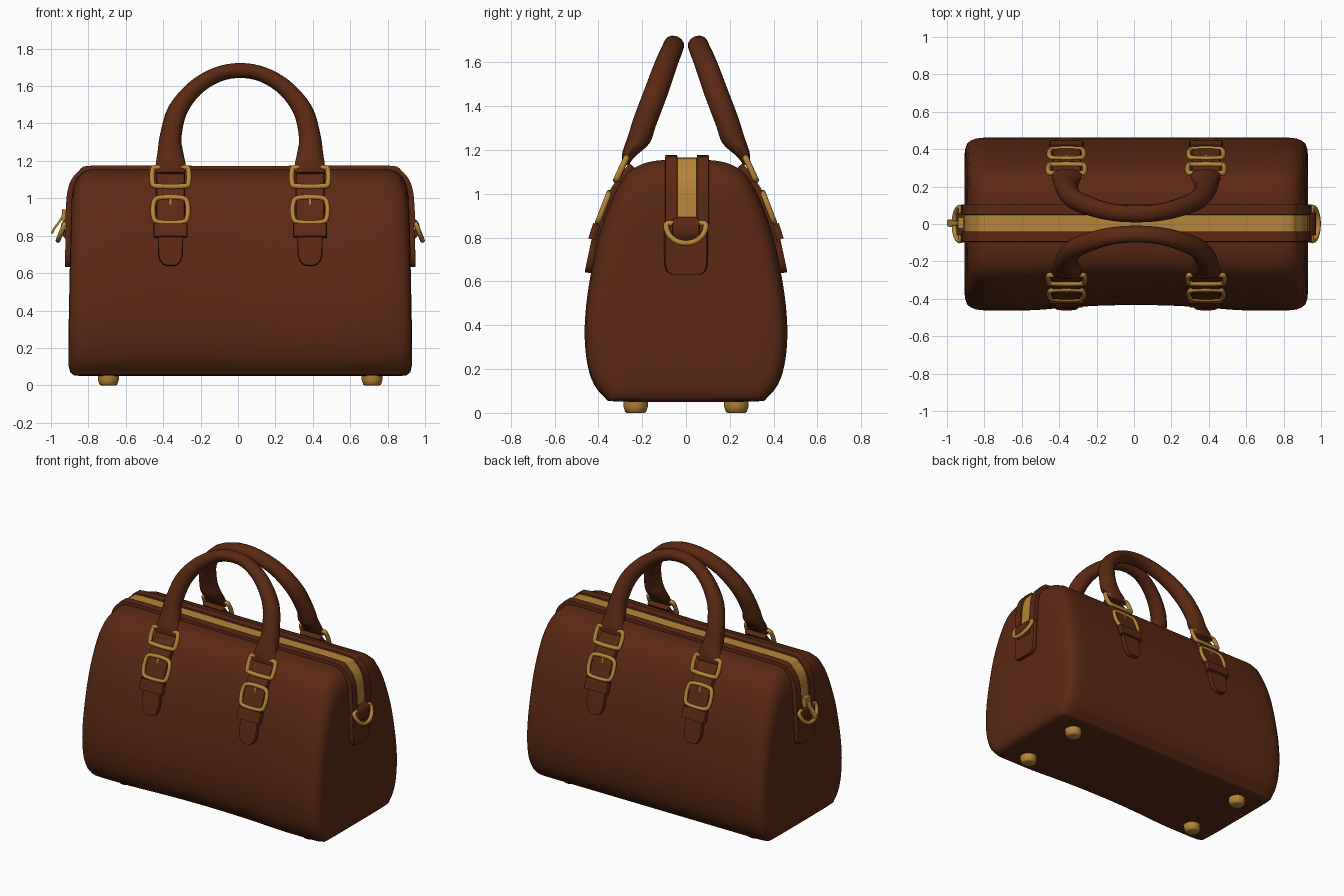
import bpy, bmesh, math
from mathutils import Vector as V

if "Cube" in bpy.data.objects:
    bpy.data.objects.remove(bpy.data.objects["Cube"])

CX = 0.012   # the bag sits a hair to the right of centre


def material(name, rgb):
    m = bpy.data.materials.new(name)
    m.diffuse_color = (*rgb, 1)
    m.use_nodes = True
    m.node_tree.nodes["Principled BSDF"].inputs["Base Color"].default_value = m.diffuse_color
    return m


LEATHER = material("brown leather", (0.105, 0.022, 0.0065))
BRASS = material("brass", (0.47, 0.235, 0.04))

ROUND = [(math.cos(i * math.pi / 6), math.sin(i * math.pi / 6)) for i in range(12)]
BOX = [(1, .5), (.94, 1), (-.94, 1), (-1, .5), (-1, -.5), (-.94, -1), (.94, -1), (1, -.5)]


def smooth(pts, n=4, closed=False):
    """Catmull-Rom curve through points of any dimension."""
    pts = [V(p) for p in pts]
    k, out = len(pts), []
    for i in range(k if closed else k - 1):
        if closed:
            a, b, c, d = (pts[(i + j) % k] for j in (-1, 0, 1, 2))
        else:
            a, b, c, d = (pts[min(max(i + j, 0), k - 1)] for j in (-1, 0, 1, 2))
        for s in range(n):
            t = s / n
            out.append(.5 * (2 * b + (c - a) * t + (2 * a - 5 * b + 4 * c - d) * t * t
                             + (3 * b - a - 3 * c + d) * t ** 3))
    return out if closed else out + [pts[-1]]


def skin(name, rings, mat, closed=False, angle=45):
    """Join rings of points into a surface, capped when open."""
    bm = bmesh.new()
    vs = [[bm.verts.new(p) for p in r] for r in rings]
    n, k = len(rings[0]), len(rings)
    for i in range(k if closed else k - 1):
        a, b = vs[i], vs[(i + 1) % k]
        for j in range(n):
            bm.faces.new((a[j], a[(j + 1) % n], b[(j + 1) % n], b[j]))
    if not closed:
        bm.faces.new(vs[0])
        bm.faces.new(vs[-1])
    bmesh.ops.recalc_face_normals(bm, faces=bm.faces)
    me = bpy.data.meshes.new(name)
    bm.to_mesh(me)
    bm.free()
    me.shade_smooth()
    me.set_sharp_from_angle(angle=math.radians(angle))
    me.materials.append(mat)
    ob = bpy.data.objects.new(name, me)
    bpy.context.collection.objects.link(ob)
    return ob


def sweep(name, pts, axis, widths, depths, mat, section=BOX, closed=False):
    """Sweep a section along a path; width lies on the axis, depth across it."""
    pts = [V(p) for p in pts]
    axis, k, rings = V(axis).normalized(), len(pts), []
    for i, p in enumerate(pts):
        if closed:
            t = pts[(i + 1) % k] - pts[i - 1]
        else:
            t = pts[min(i + 1, k - 1)] - pts[max(i - 1, 0)]
        side = t.cross(axis).normalized()
        w = widths[i] if isinstance(widths, list) else widths
        d = depths[i] if isinstance(depths, list) else depths
        rings.append([p + axis * w * u + side * d * v for u, v in section])
    return skin(name, rings, mat, closed)


# Body: end profile lofted along x with rounded ends
HALF = [(0, 1.155), (.10, 1.155), (.19, 1.14), (.26, 1.10), (.31, 1.03), (.36, .92), (.40, .80),
        (.43, .66), (.455, .5), (.463, .35), (.45, .22), (.42, .13), (.37, .07), (.32, .052), (0, .05)]
half = smooth(HALF, 3)
profile = half + [V((-p.x, p.y)) for p in half[-2:0:-1]]
ENDS = [(.80, 1, 1.155, .05), (.85, .988, 1.14, .05), (.88, .965, 1.11, .054), (.90, .93, 1.07, .07),
        (.91, .87, 1.01, .11), (.913, .6, .85, .28)]
stations = [(-x, k, t, b) for x, k, t, b in reversed(ENDS)]
stations += [(x / 10, 1, 1.155, .05) for x in range(-7, 8)] + ENDS
rings = []
for x, k, top, bot in stations:
    ring = []
    for p in profile:
        z = bot + (p.y - .05) / 1.105 * (top - bot)
        y = p.x * k
        if y < 0:   # the front panel sinks slightly in the middle
            y += .03 * max(0, 1 - (x / .55) ** 2) * min(1, -y / .4)
        ring.append((CX + x * (1 + .022 * (.55 - z)), y, z))
    rings.append(ring)
skin("bag_body", rings, LEATHER, angle=60)


def half_depth(z):
    """Half depth of the body at a given height."""
    for (y1, z1), (y0, z0) in zip(HALF, HALF[1:]):
        if z0 <= z <= z1 and z1 > z0:
            return y0 + (y1 - y0) * (z - z0) / (z1 - z0)
    return 0


# Zip strip and leather bands running over the top and down both ends
side = [(.917, .86), (.912, .95), (.905, 1.03), (.885, 1.09), (.845, 1.135), (.79, 1.155), (.4, 1.155)]
arc = side + [(0, 1.152)] + [(-x, z) for x, z in reversed(side)]
sweep("zip_strip", smooth([(CX + x, .005, z) for x, z in arc], 3), (0, 1, 0), .05, .010, BRASS)
for s in (-1, 1):
    sweep("zip_band", smooth([(CX + x, .005 + s * .072, z) for x, z in arc], 3), (0, 1, 0), .028, .02, LEATHER)


def rounded_loop(origin, u, v, a, b, r):
    """Rounded rectangle path in the plane of u and v."""
    c = [(a, -b + r), (a, b - r), (a - r, b), (-a + r, b), (-a, b - r), (-a, -b + r), (-a + r, -b), (a - r, -b)]
    return smooth([V(origin) + V(u) * p + V(v) * q for p, q in c], 4, True)


for s in (-1, 1):
    # End tab, loop and D-ring
    tab = [(.917, .87), (.92, .75), (.922, .67), (.922, .645), (.922, .632)]
    sweep("end_tab", [(CX + s * x, 0, z) for x, z in tab], (0, 1, 0), [.1, .1, .098, .088, .065], .015, LEATHER)
    sweep("ring_loop", smooth([(CX + s * x, 0, z) for x, z in [(.925, .79), (.945, .82), (.945, .86), (.92, .885)]]),
          (0, 1, 0), .062, .012, LEATHER)
    d = [(.085, 0), (.04, 0), (-.04, 0), (-.085, 0)]
    d += [(-.09 * math.cos(t), -.012 - .078 * math.sin(t)) for t in (.15, .6, 1.1, 1.57, 2.04, 2.54, 2.99)]
    path = [(CX + s * (.938 - q * .4), p, .865 + q) for p, q in d]
    sweep("d_ring", smooth(path, 3, True), (s * .93, 0, .37), .013, .013, BRASS, ROUND, True)

    # Feet
    for t in (-1, 1):
        foot = [[(CX + s * .705 + r * u, t * .23 + r * v, z) for u, v in ROUND]
                for r, z in [(.056, .07), (.056, .03), (.048, .005), (.04, 0)]]
        skin("foot", foot, BRASS)

# Zip slider and pull on the left end
sweep("zip_slider", [(-.92, .005, .94), (-.925, .005, .88)], (0, 1, 0), .03, .02, BRASS)
sweep("zip_pull", [(-.918, .005, .93), (-.955, .005, .875), (-.985, .005, .835), (-.995, .005, .812)],
      (0, 1, 0), [.01, .012, .02, .016], .006, BRASS)

# Handles and their buckled straps, front and back
for s in (-1, 1):
    right = [(.372, .278, 1.135, .08, .016), (.372, .262, 1.18, .08, .03), (.374, .215, 1.25, .068, .052),
             (.372, .188, 1.33, .058, .054), (.335, .135, 1.47, .053, .054), (.24, .092, 1.59, .045, .051),
             (.12, .062, 1.662, .04, .048)]
    pts = right + [(0, .054, 1.683, .039, .047)] + [(-p[0], *p[1:]) for p in reversed(right)]
    pts = smooth(pts, 4)
    # the handle plane leans inward, so its normal points out and up
    sweep("handle", [(CX + p[0], s * p[1], p[2]) for p in pts], (0, s * .93, .36),
          [p[4] for p in pts], [p[3] for p in pts], LEATHER, ROUND)

    for t in (-1, 1):
        x = CX + t * .373

        def on_body(z, off):
            return (x, s * (half_depth(z) + off), z)

        # Strap with a rounded tip
        strap = [(1.13, .078), (1.08, .078), (1.02, .078), (.95, .078), (.88, .078), (.81, .076), (.79, .067),
                 (.74, .067), (.70, .066), (.67, .058), (.65, .042), (.64, .022)]
        sweep("strap", [on_body(z, .014 + (.025 if z > 1.1 else 0)) for z, w in strap], (1, 0, 0),
              [w for z, w in strap], .015, LEATHER)
        sweep("strap_keeper", [on_body(z, .028) for z in (.862, .83, .792)], (1, 0, 0), .09, .017, LEATHER)
        # Handle ring
        lean = V((0, -s * .42, .907))
        out = V((0, s * .907, .42))
        sweep("handle_ring", rounded_loop((x, s * .295, 1.115), (1, 0, 0), lean, .096, .055, .022),
              out, .014, .014, BRASS, ROUND, True)
        # Buckle with its pin
        lean = V((0, -s * .36, .933))
        out = V((0, s * .933, .36))
        mid = V((x, s * .377, .937))
        sweep("buckle", rounded_loop(mid, (1, 0, 0), lean, .09, .07, .03), out, .013, .013, BRASS, ROUND, True)
        sweep("buckle_pin", [mid + lean * .08, mid + lean * .02 - out * .006], (1, 0, 0), .009, .009, BRASS, ROUND)
